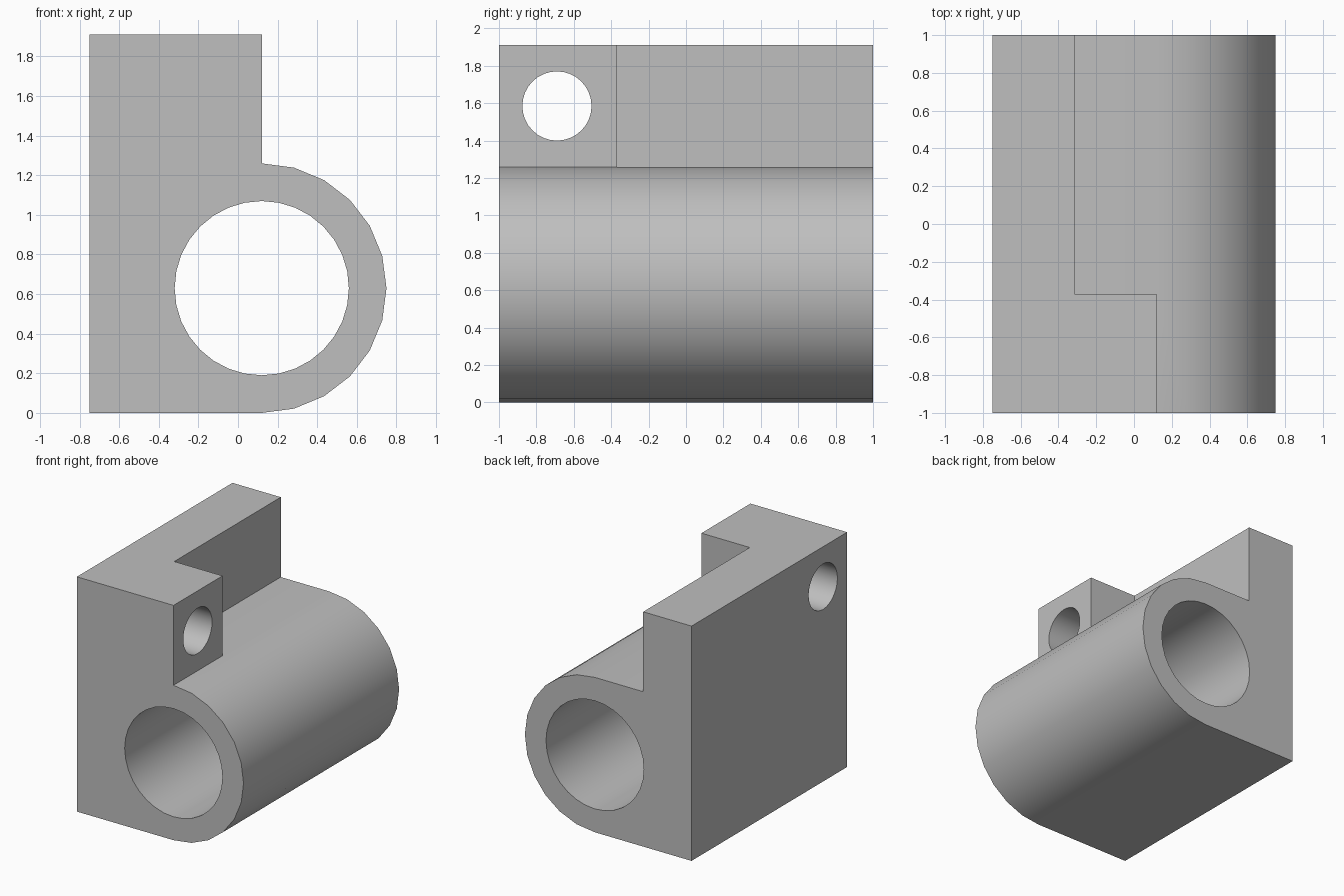
import bpy, bmesh
from math import sin, cos, pi, radians
from mathutils import Matrix

if "Cube" in bpy.data.objects:
    bpy.data.objects.remove(bpy.data.objects["Cube"], do_unlink=True)

# Main dimensions
BORE_X, BORE_Z, OUTER_R, BORE_R = 0.12, 0.63, 0.63, 0.44
BACK_X, TOP_Z, HALF_LEN = -0.75, 1.91, 1.0
WALL_X, LUG_Y = -0.315, -0.37

grey = bpy.data.materials.new("plain grey")
grey.use_nodes = True
colour = (0.52, 0.52, 0.52, 1)
grey.diffuse_color = colour
grey.node_tree.nodes["Principled BSDF"].inputs["Base Color"].default_value = colour


def make_object(name, bm):
    bmesh.ops.recalc_face_normals(bm, faces=bm.faces)
    mesh = bpy.data.meshes.new(name)
    bm.to_mesh(mesh)
    bm.free()
    mesh.materials.append(grey)
    obj = bpy.data.objects.new(name, mesh)
    bpy.context.collection.objects.link(obj)
    return obj


def cylinder(name, radius, length, location, axis, segments):
    bm = bmesh.new()
    turn = Matrix.Rotation(pi / 2, 4, axis)
    bmesh.ops.create_cone(bm, cap_ends=True, segments=segments, radius1=radius,
                          radius2=radius, depth=length,
                          matrix=Matrix.Translation(location) @ turn)
    return make_object(name, bm)


def box(name, low, high):
    bm = bmesh.new()
    bmesh.ops.create_cube(bm, size=1)
    for v in bm.verts:
        v.co = [lo if c < 0 else hi for c, lo, hi in zip(v.co, low, high)]
    return make_object(name, bm)


# Body: upright plate running into a rounded tube housing, extruded along y
profile = [(BACK_X, 0), (BACK_X, TOP_Z), (BORE_X, TOP_Z)]
for i in range(13):
    a = pi / 2 - pi * i / 12
    profile.append((BORE_X + OUTER_R * cos(a), BORE_Z + OUTER_R * sin(a)))
bm = bmesh.new()
face = bm.faces.new([bm.verts.new((x, -HALF_LEN, z)) for x, z in profile])
side = bmesh.ops.extrude_face_region(bm, geom=[face])["geom"]
bmesh.ops.translate(bm, vec=(0, 2 * HALF_LEN, 0),
                    verts=[g for g in side if isinstance(g, bmesh.types.BMVert)])
body = make_object("bracket_body", bm)

# Cutters: notch beside the lug, main bore, cross hole through the lug
cutters = [
    box("notch_cutter", (WALL_X, LUG_Y, BORE_Z + OUTER_R), (0.4, 1.2, 2.2)),
    cylinder("bore_cutter", BORE_R, 3, (BORE_X, 0, BORE_Z), "X", 32),
    cylinder("lug_hole_cutter", 0.185, 3, (0, -0.69, 1.585), "Y", 32),
]
bpy.context.view_layer.objects.active = body
for cutter in cutters:
    cutter.hide_render = True
    mod = body.modifiers.new(cutter.name, "BOOLEAN")
    mod.operation, mod.solver, mod.object = "DIFFERENCE", "EXACT", cutter
    bpy.ops.object.modifier_apply(modifier=mod.name)
    bpy.data.objects.remove(cutter, do_unlink=True)

# Smooth the round surfaces while the flat faces stay flat
bpy.ops.object.select_all(action="DESELECT")
body.select_set(True)
bpy.ops.object.shade_smooth_by_angle(angle=radians(30))
weighted = body.modifiers.new("flat_faces", "WEIGHTED_NORMAL")
weighted.keep_sharp = True
